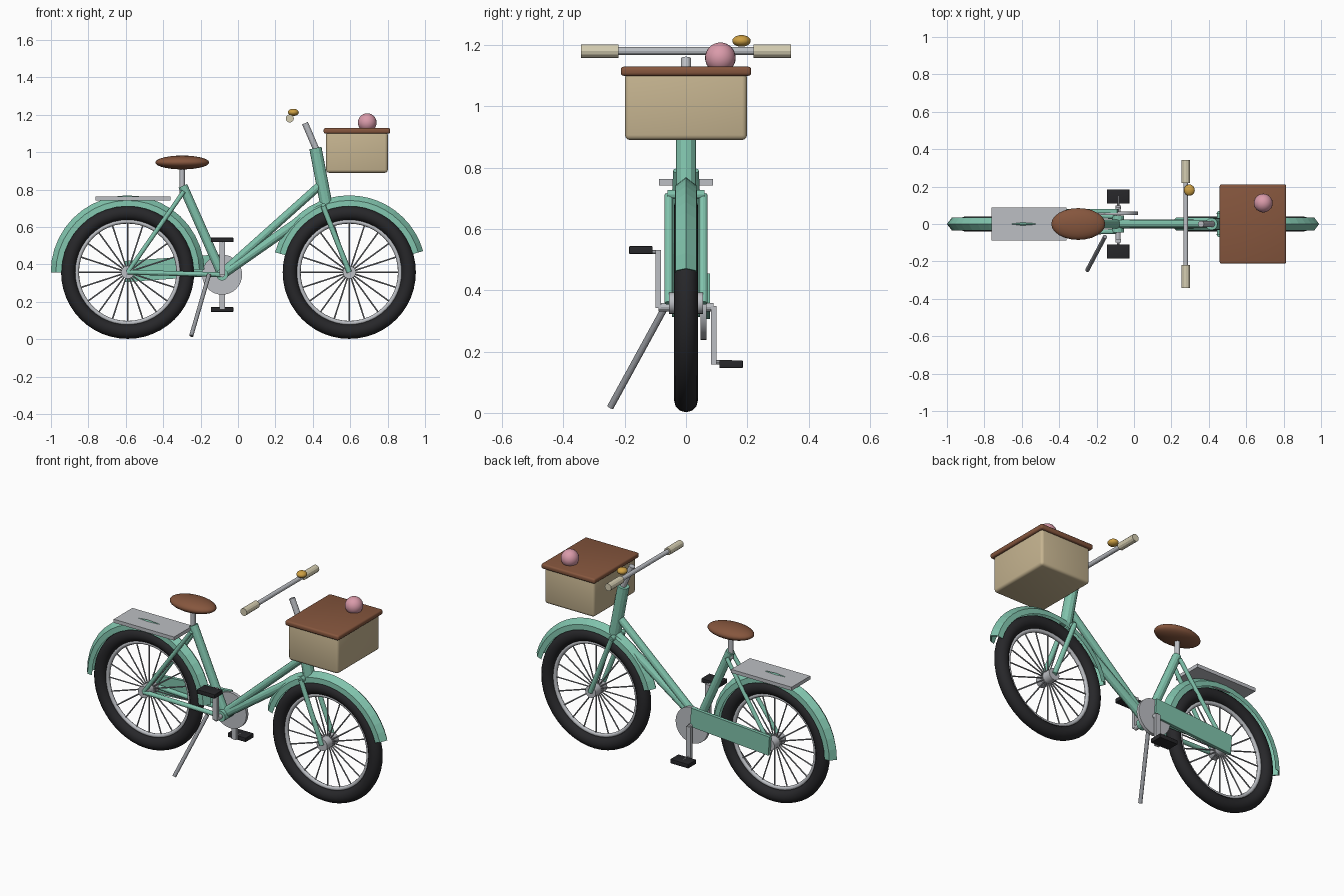
import bpy, bmesh, math
from mathutils import Vector, Matrix

if "Cube" in bpy.data.objects:
    bpy.data.objects.remove(bpy.data.objects["Cube"])


def mat(name, rgb):
    m = bpy.data.materials.new(name)
    m.diffuse_color = tuple(c ** 2.2 for c in rgb) + (1,)
    m.use_nodes = True
    m.node_tree.nodes["Principled BSDF"].inputs["Base Color"].default_value = m.diffuse_color
    return m


MINT = mat("mint", (0.50, 0.76, 0.67))
BLACK = mat("rubber", (0.17, 0.17, 0.18))
BROWN = mat("leather", (0.52, 0.34, 0.25))
TAN = mat("wicker", (0.77, 0.70, 0.56))
CREAM = mat("cream", (0.83, 0.80, 0.69))
GOLD = mat("brass", (0.80, 0.62, 0.27))
PINK = mat("pink", (0.85, 0.60, 0.66))
STEEL = mat("steel", (0.73, 0.74, 0.76))
DARKSTEEL = mat("dark_steel", (0.58, 0.59, 0.61))


def finish(name, bm, material, smooth=None):
    bmesh.ops.recalc_face_normals(bm, faces=bm.faces)
    me = bpy.data.meshes.new(name)
    bm.to_mesh(me)
    bm.free()
    ob = bpy.data.objects.new(name, me)
    bpy.context.collection.objects.link(ob)
    me.materials.append(material)
    if smooth:
        bpy.context.view_layer.objects.active = ob
        ob.select_set(True)
        bpy.ops.object.shade_smooth_by_angle(angle=math.radians(smooth))
        ob.select_set(False)
    return ob


def add_tube(bm, a, b, r, sides):
    a, b = Vector(a), Vector(b)
    rot = (b - a).to_track_quat('Z', 'Y').to_matrix().to_4x4()
    bmesh.ops.create_cone(bm, cap_ends=True, segments=sides, radius1=r, radius2=r,
                          depth=(b - a).length, matrix=Matrix.Translation((a + b) / 2) @ rot)


def tube(name, a, b, r, material, sides=12, smooth=None):
    bm = bmesh.new()
    add_tube(bm, a, b, r, sides)
    return finish(name, bm, material, smooth)


def box(name, centre, size, material, bevel=0, tilt=0):
    bm = bmesh.new()
    bmesh.ops.create_cube(bm, size=1, matrix=Matrix.Diagonal((*size, 1)))
    if bevel:
        bmesh.ops.bevel(bm, geom=bm.edges[:], offset=bevel, segments=3, profile=0.5, affect='EDGES')
    bm.transform(Matrix.Translation(centre) @ Matrix.Rotation(tilt, 4, 'Y'))
    return finish(name, bm, material, 35 if bevel else None)


def ball(name, centre, radii, material):
    bm = bmesh.new()
    bmesh.ops.create_uvsphere(bm, u_segments=24, v_segments=14, radius=1,
                              matrix=Matrix.Translation(centre) @ Matrix.Diagonal((*radii, 1)))
    return finish(name, bm, material, 60)


def sweep(name, hub, profile, a0, a1, steps, material, smooth=None):
    """Revolve a closed (radius, y) profile about the wheel axle."""
    bm = bmesh.new()
    full = a1 - a0 >= 360
    rings = []
    for i in range(steps if full else steps + 1):
        t = math.radians(a0 + (a1 - a0) * i / steps)
        rings.append([bm.verts.new((hub[0] + r * math.cos(t), y, hub[1] + r * math.sin(t)))
                      for r, y in profile])
    n = len(profile)
    for i in range(steps):
        p, q = rings[i], rings[(i + 1) % len(rings)]
        for j in range(n):
            bm.faces.new((p[j], p[(j + 1) % n], q[(j + 1) % n], q[j]))
    if not full:
        bm.faces.new(rings[0])
        bm.faces.new(rings[-1])
    return finish(name, bm, material, smooth)


def circle(R, r, n):
    return [(R + r * math.cos(2 * math.pi * k / n), r * math.sin(2 * math.pi * k / n))
            for k in range(n)]


REAR, FRONT, BB = (-0.59, 0.358), (0.595, 0.358), (-0.085, 0.345)

# wheels: tyre, rim, hub, spokes, mudguard
FENDER = [(0.353, -0.036), (0.384, -0.034), (0.411, 0), (0.384, 0.034), (0.353, 0.036),
          (0.378, 0.029), (0.402, 0), (0.378, -0.029)]
for side, hub, a0, a1 in (("rear", REAR, 2, 180), ("front", FRONT, 16, 165)):
    sweep(side + "_tyre", hub, circle(0.317, 0.039, 12), 0, 360, 48, BLACK, 40)
    sweep(side + "_rim", hub, circle(0.272, 0.012, 8), 0, 360, 48, STEEL, 50)
    sweep(side + "_mudguard", hub, FENDER, a0, a1, 20, MINT)
    tube(side + "_hub", (hub[0], -0.055, hub[1]), (hub[0], 0.055, hub[1]), 0.035, STEEL, 20, 40)
    bm = bmesh.new()
    for k in range(20):
        t = 2 * math.pi * k / 20
        c, s = math.cos(t), math.sin(t)
        add_tube(bm, (hub[0] + 0.03 * c, 0, hub[1] + 0.03 * s),
                 (hub[0] + 0.27 * c, 0, hub[1] + 0.27 * s), 0.004, 6)
    finish(side + "_spokes", bm, DARKSTEEL)

# frame
tube("seat_tube", (BB[0], 0, BB[1]), (-0.295, 0, 0.82), 0.025, MINT)
tube("upper_down_tube", (BB[0], 0, BB[1] + 0.01), (0.435, 0, 0.82), 0.022, MINT)
tube("lower_down_tube", (BB[0], 0, BB[1]), (0.46, 0, 0.725), 0.025, MINT)
tube("head_tube", (0.472, 0, 0.72), (0.414, 0, 1.022), 0.033, MINT)
tube("bottom_bracket", (BB[0], -0.045, BB[1]), (BB[0], 0.045, BB[1]), 0.032, MINT)
tube("fork_crown", (0.458, -0.06, 0.712), (0.458, 0.06, 0.712), 0.015, MINT)
for n, s in (("left", -1), ("right", 1)):
    tube(n + "_fork_leg", (0.455, s * 0.056, 0.712), (FRONT[0], s * 0.056, FRONT[1]), 0.014, MINT)
    tube(n + "_chain_stay", (REAR[0], s * 0.05, REAR[1]), (BB[0], s * 0.04, BB[1]), 0.013, MINT)
    tube(n + "_seat_stay", (REAR[0], s * 0.05, REAR[1]), (-0.29, s * 0.03, 0.79), 0.012, MINT)

# seat
tube("seat_post", (-0.298, 0, 0.78), (-0.298, 0, 0.94), 0.015, STEEL)
ball("seat", (-0.298, 0, 0.945), (0.144, 0.085, 0.037), BROWN)

# handlebar, grips and bell
tube("stem", (0.425, 0, 1.0), (0.358, 0, 1.155), 0.017, STEEL)
tube("handlebar", (0.277, -0.33, 1.18), (0.277, 0.33, 1.18), 0.013, STEEL)
for n, s in (("left", -1), ("right", 1)):
    tube(n + "_grip", (0.277, s * 0.22, 1.18), (0.277, s * 0.343, 1.18), 0.022, CREAM)
ball("bell", (0.296, 0.181, 1.213), (0.029, 0.03, 0.019), GOLD)

# basket with lid and ball
box("basket", (0.636, 0, 1.0), (0.33, 0.398, 0.22), TAN, 0.016)
box("basket_lid", (0.636, 0, 1.114), (0.356, 0.425, 0.03), BROWN, 0.01)
ball("basket_ball", (0.691, 0.112, 1.158), (0.05, 0.05, 0.05), PINK)

# rear rack
box("rear_rack", (-0.562, 0, 0.752), (0.4, 0.177, 0.021), STEEL)

# drivetrain
tube("chainring", (BB[0], 0.048, BB[1]), (BB[0], 0.067, BB[1]), 0.107, STEEL, 32, 40)
box("chain_guard", (-0.345, 0.069, 0.38), (0.52, 0.02, 0.113), MINT, 0, math.radians(-4))
tube("crank_axle", (BB[0], -0.09, BB[1]), (BB[0], 0.09, BB[1]), 0.014, STEEL)
for n, s in (("left", -1), ("right", 1)):
    box(n + "_crank", (BB[0], s * 0.09, BB[1] - s * 0.092), (0.03, 0.018, 0.19), STEEL)
    box(n + "_pedal", (BB[0], s * 0.147, BB[1] - s * 0.186), (0.12, 0.077, 0.025), BLACK, 0.003)
    tube(n + "_pedal_axle", (BB[0], s * 0.09, BB[1] - s * 0.18),
         (BB[0], s * 0.15, BB[1] - s * 0.18), 0.007, STEEL, 8)

# kickstand
tube("kickstand", (-0.155, -0.068, 0.345), (-0.25, -0.247, 0.018), 0.011, DARKSTEEL)
